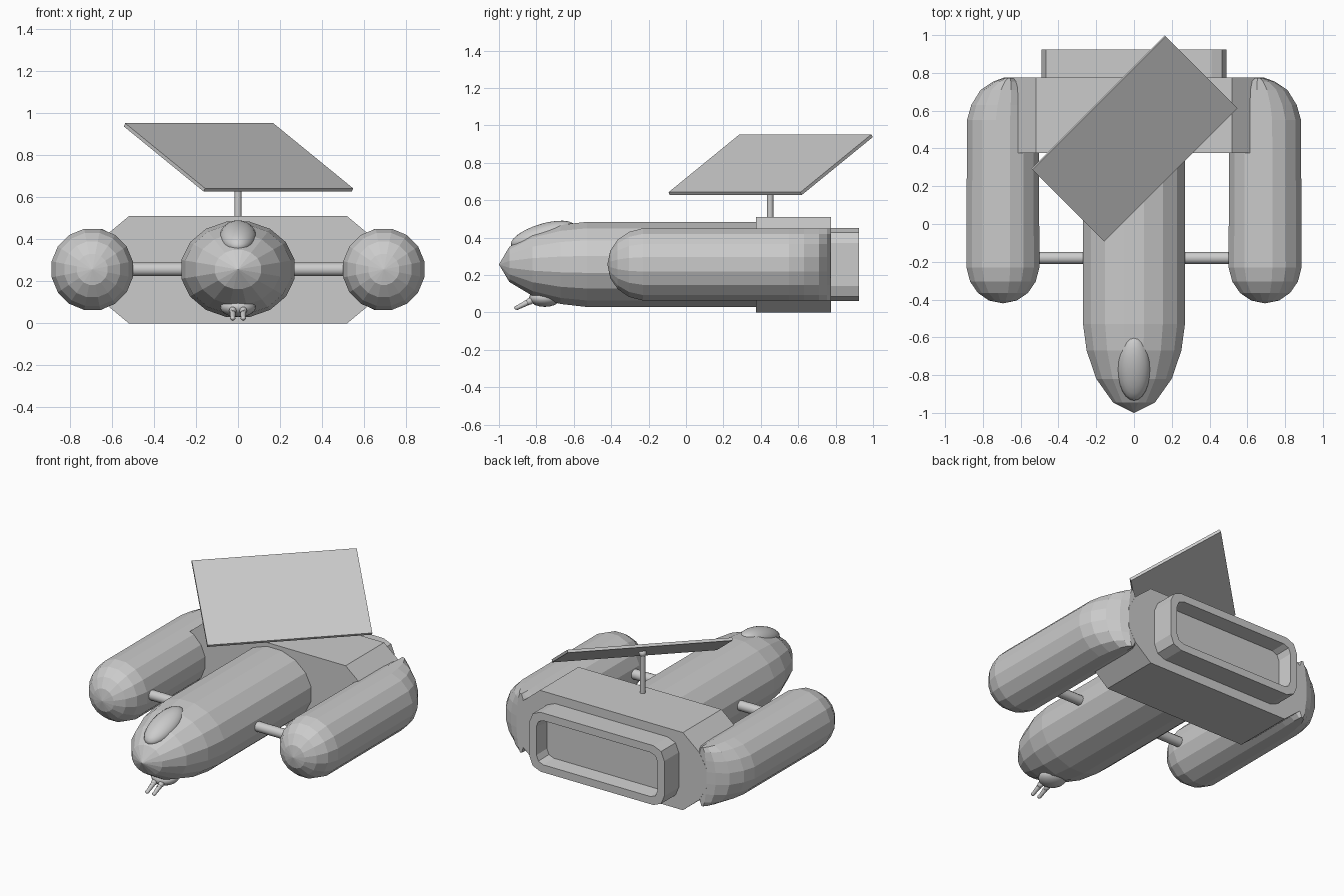
import bpy, bmesh, math
from mathutils import Matrix, Vector

if "Cube" in bpy.data.objects:
    bpy.data.objects.remove(bpy.data.objects["Cube"])

AXIS_Z = 0.257


def finish(bm, name, smooth=False):
    bmesh.ops.remove_doubles(bm, verts=bm.verts, dist=0.0004)
    bmesh.ops.recalc_face_normals(bm, faces=bm.faces)
    me = bpy.data.meshes.new(name)
    bm.to_mesh(me)
    bm.free()
    for p in me.polygons:
        p.use_smooth = smooth
    ob = bpy.data.objects.new(name, me)
    bpy.context.collection.objects.link(ob)
    return ob


def skin(name, rings):
    """Bridge closed rings of equal point count and cap both ends."""
    bm = bmesh.new()
    loops = [[bm.verts.new(p) for p in r] for r in rings]
    n = len(loops[0])
    for a, b in zip(loops, loops[1:]):
        for i in range(n):
            bm.faces.new((a[i], a[(i + 1) % n], b[(i + 1) % n], b[i]))
    bm.faces.new(loops[0])
    bm.faces.new(loops[-1])
    return finish(bm, name)


def ellipse(y, cx, rx, rz, n=16):
    angs = [2 * math.pi * (i + 0.5) / n for i in range(n)]
    return [(cx + rx * math.cos(a), y, AXIS_Z + rz * math.sin(a)) for a in angs]


def rod(name, a, b, r1, r2=None, n=12):
    a, b = Vector(a), Vector(b)
    d = b - a
    m = Matrix.Translation((a + b) / 2) @ d.to_track_quat('Z', 'Y').to_matrix().to_4x4()
    bm = bmesh.new()
    bmesh.ops.create_cone(bm, cap_ends=True, segments=n, radius1=r1,
                          radius2=r1 if r2 is None else r2, depth=d.length, matrix=m)
    ob = finish(bm, name, True)
    bpy.context.view_layer.objects.active = ob
    ob.select_set(True)
    bpy.ops.object.shade_smooth_by_angle(angle=math.radians(40))
    ob.select_set(False)


def ball(name, c, size, tilt=0, n=20):
    bm = bmesh.new()
    m = Matrix.Translation(c) @ Matrix.Rotation(tilt, 4, 'X') @ Matrix.Diagonal((*size, 1))
    bmesh.ops.create_uvsphere(bm, u_segments=n, v_segments=n // 2, radius=1, matrix=m)
    finish(bm, name, True)


# Fuselage with pointed nose
nose = [(-1, 0.001), (-0.945, 0.41), (-0.82, 0.74), (-0.67, 0.93), (-0.53, 1), (0.6, 1)]
skin("fuselage", [ellipse(y, 0, 0.275 * s, 0.232 * s) for y, s in nose])

# Side pods: domed front, rear pinched to a vertical edge against the engine block
dome = [(-0.42, 0.001), (-0.405, 0.075), (-0.365, 0.135), (-0.305, 0.177), (-0.23, 0.197)]
tail = [(0.55, 0.50, 0.888), (0.63, 0.51, 0.865), (0.71, 0.54, 0.815),
        (0.755, 0.59, 0.745), (0.774, 0.63, 0.69)]
for side, label in ((-1, "left"), (1, "right")):
    rings = [ellipse(y, side * 0.694, r, r) for y, r in dome]
    rings += [ellipse(y, side * (a + b) / 2, (b - a) / 2, 0.197) for y, a, b in tail]
    skin(label + "_pod", rings)
    # Strut between fuselage and pod
    rod(label + "_strut", (side * 0.2, -0.18, AXIS_Z), (side * 0.55, -0.18, AXIS_Z), 0.032)

# Engine block: octagonal slab
half = [(0.52, 0), (0.64, 0.10), (0.69, 0.19), (0.69, 0.32), (0.64, 0.41), (0.52, 0.51)]
outline = half + [(-x, z) for x, z in reversed(half)]
skin("engine_block", [[(x, y, z) for x, z in outline] for y in (0.375, 0.775)])


# Exhaust collar with recessed floor
def collar_ring(y, hx, hz, c):
    pts = []
    for sx, sz, a0 in ((1, 1, 0), (-1, 1, 90), (-1, -1, 180), (1, -1, 270)):
        for k in range(3):
            a = math.radians(a0 + 45 * k)
            pts.append((sx * (hx - c) + c * math.cos(a), y,
                        AXIS_Z + sz * (hz - c) + c * math.sin(a)))
    return pts


skin("exhaust_collar", [collar_ring(0.74, 0.49, 0.195, 0.08), collar_ring(0.925, 0.49, 0.195, 0.08),
                        collar_ring(0.925, 0.44, 0.145, 0.05), collar_ring(0.83, 0.43, 0.135, 0.05)])

# Tilted solar panel on its mast
corners = [Vector(c) for c in ((0.165, 0.995, 0.945), (-0.54, 0.29, 0.945),
                               (-0.16, -0.09, 0.635), (0.545, 0.615, 0.635))]
nrm = (corners[1] - corners[0]).cross(corners[2] - corners[1]).normalized() * 0.009
skin("solar_panel", [[c + nrm * s for c in corners] for s in (-1, 1)])
rod("panel_mast", (0, 0.45, 0.48), (0, 0.45, 0.785), 0.017)
ball("mast_joint", (0, 0.45, 0.77), (0.024, 0.024, 0.024), n=12)

# Cockpit canopy
ball("canopy", (0, -0.765, 0.412), (0.087, 0.178, 0.062), math.radians(17), 24)

# Gripper under the nose
ball("gripper_base", (0, -0.755, 0.077), (0.085, 0.085, 0.047))
for side, label in ((-1, "left"), (1, "right")):
    x = side * 0.025
    rod(label + "_gripper_arm", (x * 0.8, -0.80, 0.075), (x, -0.862, 0.048), 0.014, n=10)
    ball(label + "_gripper_joint", (x, -0.835, 0.06), (0.018, 0.024, 0.018), math.radians(25), 12)
    rod(label + "_gripper_finger", (x, -0.85, 0.052), (x, -0.91, 0.022), 0.015, 0.011, n=10)
    ball(label + "_gripper_tip", (x, -0.905, 0.025), (0.013, 0.014, 0.011), n=12)
